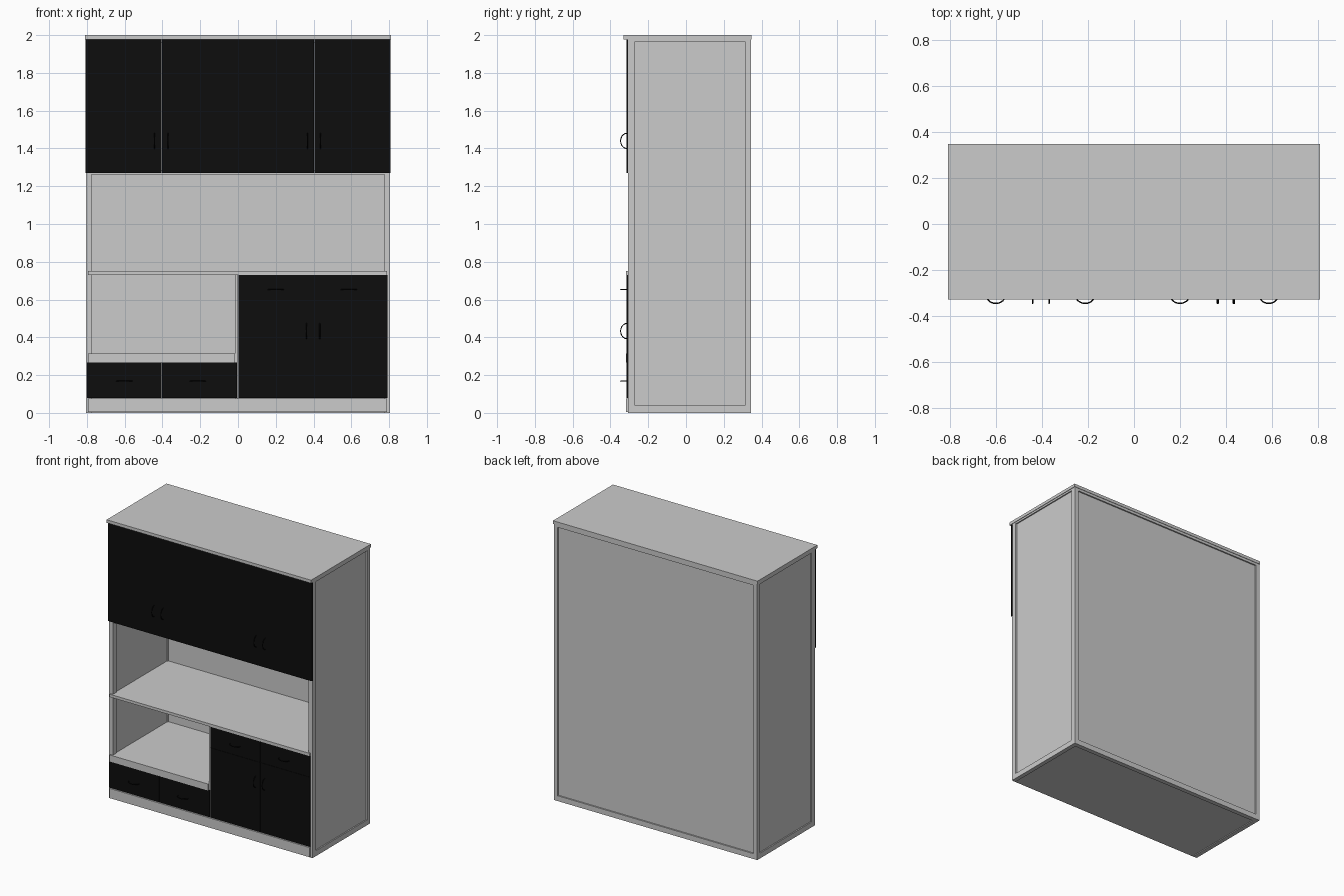
import bpy, math

if "Cube" in bpy.data.objects:
    bpy.data.objects.remove(bpy.data.objects["Cube"])

black = bpy.data.materials.new("black_lacquer")
black.diffuse_color = (0.004, 0.004, 0.004, 1)
black.use_nodes = True
black.node_tree.nodes["Principled BSDF"].inputs["Base Color"].default_value = black.diffuse_color


def box(name, x0, x1, y0, y1, z0, z1, mat=None):
    bpy.ops.mesh.primitive_cube_add(size=1, location=((x0 + x1) / 2, (y0 + y1) / 2, (z0 + z1) / 2))
    o = bpy.context.object
    o.name = name
    o.scale = (x1 - x0, y1 - y0, z1 - z0)
    bpy.ops.object.transform_apply(location=False, rotation=False, scale=True)
    if mat:
        o.data.materials.append(mat)
    return o


def handle(name, x, z, vertical):
    # bow handle: half-ellipse wire standing off the front
    cu = bpy.data.curves.new(name, 'CURVE')
    cu.dimensions = '3D'
    cu.bevel_depth = 0.003
    cu.bevel_resolution = 1
    cu.use_fill_caps = True
    n = 16
    sp = cu.splines.new('POLY')
    sp.points.add(n)
    for i, p in enumerate(sp.points):
        a = math.pi * i / n
        s, d = 0.041 * math.cos(a), -0.311 - 0.035 * math.sin(a)
        p.co = (x, d, z + s, 1) if vertical else (x + s, d, z, 1)
    o = bpy.data.objects.new(name, cu)
    bpy.context.collection.objects.link(o)
    cu.materials.append(black)


# top slab and base
box("top_slab", -0.81, 0.81, -0.33, 0.348, 1.978, 2.0)
box("bottom_board", -0.79, 0.79, -0.305, 0.335, 0.006, 0.03)
box("plinth", -0.795, 0.79, -0.318, -0.305, 0.006, 0.075)

# framed side walls
for side, s in (("left", -1), ("right", 1)):
    a, b = sorted((s * 0.775, s * 0.806))
    box(side + "_front_post", a, b, -0.308, -0.27, 0, 1.978)
    box(side + "_back_post", a, b, 0.312, 0.345, 0, 1.978)
    box(side + "_bottom_rail", a, b, -0.27, 0.312, 0, 0.038)
    box(side + "_top_rail", a, b, -0.27, 0.312, 1.965, 1.978)
    a, b = sorted((s * 0.782, s * 0.797))
    box(side + "_panel", a, b, -0.27, 0.312, 0.038, 1.965)

# framed back
box("back_bottom_rail", -0.775, 0.775, 0.312, 0.345, 0, 0.038)
box("back_top_rail", -0.775, 0.775, 0.312, 0.345, 1.96, 1.978)
box("back_panel", -0.775, 0.775, 0.32, 0.335, 0.038, 1.96)

# shelves and divider
box("upper_cabinet_floor", -0.78, 0.78, -0.304, 0.32, 1.262, 1.282)
box("counter", -0.795, 0.79, -0.318, 0.32, 0.73, 0.75)
box("niche_floor", -0.78, -0.015, -0.305, 0.32, 0.295, 0.315)
box("niche_lip", -0.795, -0.015, -0.318, -0.303, 0.268, 0.315)
box("divider", -0.016, 0.0, -0.305, 0.32, 0.03, 0.73)
box("lower_cabinet_floor", -0.78, 0.78, -0.305, 0.32, 0.06, 0.075)

# four upper doors
for i in range(4):
    x = -0.808 + i * 0.404
    box(f"upper_door_{i + 1}", x + 0.001, x + 0.403, -0.316, -0.306, 1.27, 1.976, black)

# lower fronts: two small drawers left, two drawers over two doors right
for i in range(2):
    xl, xr = -0.8 + i * 0.398, 0.002 + i * 0.396
    box(f"left_drawer_{i + 1}", xl, xl + 0.396, -0.316, -0.306, 0.08, 0.268, black)
    box(f"right_drawer_{i + 1}", xr, xr + 0.394, -0.316, -0.306, 0.58, 0.729, black)
    box(f"lower_door_{i + 1}", xr, xr + 0.394, -0.316, -0.306, 0.08, 0.578, black)

# handles
for i, x in enumerate((-0.442, -0.37, 0.367, 0.437)):
    handle(f"upper_door_handle_{i + 1}", x, 1.44, True)
for i, x in enumerate((0.363, 0.433)):
    handle(f"lower_door_handle_{i + 1}", x, 0.433, True)
for i, (x, z) in enumerate(((-0.602, 0.168), (-0.213, 0.168), (0.2, 0.652), (0.587, 0.652))):
    handle(f"drawer_handle_{i + 1}", x, z, False)
